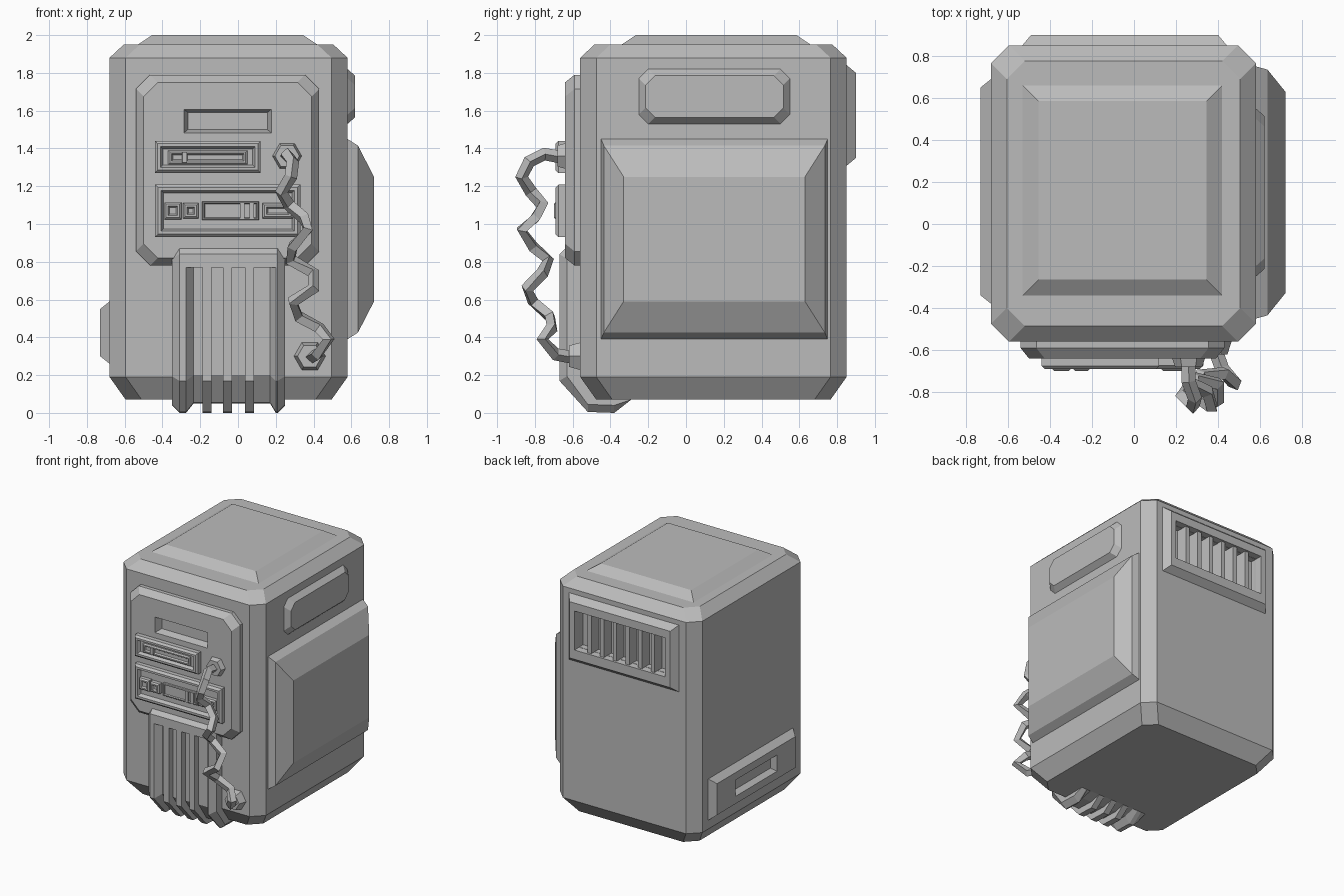
import bpy, bmesh, math
from mathutils import Matrix

if "Cube" in bpy.data.objects:
    bpy.data.objects.remove(bpy.data.objects["Cube"], do_unlink=True)

grey = bpy.data.materials.new("plain grey")
grey.use_nodes = True
grey.diffuse_color = (0.5, 0.5, 0.5, 1)
grey.node_tree.nodes["Principled BSDF"].inputs["Base Color"].default_value = (0.5, 0.5, 0.5, 1)


def finish(name, bm):
    bmesh.ops.recalc_face_normals(bm, faces=bm.faces)
    mesh = bpy.data.meshes.new(name)
    bm.to_mesh(mesh)
    bm.free()
    mesh.materials.append(grey)
    obj = bpy.data.objects.new(name, mesh)
    bpy.context.collection.objects.link(obj)
    return obj


def loft(name, rings):
    """Skin a list of equal-length point rings and cap both ends."""
    bm = bmesh.new()
    rows = [[bm.verts.new(p) for p in ring] for ring in rings]
    for a, b in zip(rows, rows[1:]):
        for i in range(len(a)):
            j = (i + 1) % len(a)
            bm.faces.new((a[i], a[j], b[j], b[i]))
    bm.faces.new(rows[0])
    bm.faces.new(rows[-1])
    return finish(name, bm)


PLACE = {
    "x": lambda u, v, h: (h, u, v), "-x": lambda u, v, h: (-h, u, v),
    "y": lambda u, v, h: (u, h, v), "-y": lambda u, v, h: (u, -h, v),
    "z": lambda u, v, h: (u, v, h),
}


def stack(name, axis, rect, levels, cut=0.0):
    """Rectangle (u0, u1, v0, v1) with cut corners, lofted through (height, inset[, v inset])."""
    rings = []
    for level in levels:
        h, du, dv = level[0], level[1], level[-1]
        u0, u1, v0, v1 = rect[0] + du, rect[1] - du, rect[2] + dv, rect[3] - dv
        pts = [(u0, v0), (u1, v0), (u1, v1), (u0, v1)]
        if cut:
            c = cut
            pts = [(u0 + c, v0), (u1 - c, v0), (u1, v0 + c), (u1, v1 - c),
                   (u1 - c, v1), (u0 + c, v1), (u0, v1 - c), (u0, v0 + c)]
        rings.append([PLACE[axis](u, v, h) for u, v in pts])
    return loft(name, rings)


def carve(obj, cutter):
    mod = obj.modifiers.new("recess", "BOOLEAN")
    mod.operation = "DIFFERENCE"
    mod.solver = "EXACT"
    mod.object = cutter
    bpy.context.view_layer.objects.active = obj
    bpy.ops.object.modifier_apply(modifier=mod.name)
    bpy.data.objects.remove(cutter, do_unlink=True)


# Main casing and lid
body = stack("body", "z", (-0.68, 0.58, -0.56, 0.85),
             [(0.07, 0.085), (0.19, 0), (1.88, 0), (1.95, 0.075)], cut=0.085)
stack("lid_plate", "z", (-0.53, 0.42, -0.34, 0.66), [(1.9, 0), (1.95, 0), (2.0, 0.075)])

# Side panels
stack("side_bulge", "x", (-0.45, 0.75, 0.39, 1.45),
      [(0.5, 0), (0.58, 0), (0.635, 0.015, 0.035), (0.72, 0.12, 0.2)])
stack("side_badge", "x", (-0.25, 0.55, 1.53, 1.82), [(0.5, 0), (0.58, 0), (0.62, 0.035)], cut=0.05)
stack("side_handle", "-x", (-0.38, 0.69, 0.26, 0.59),
      [(0.6, 0), (0.68, 0), (0.73, 0.04), (0.73, 0.27, 0.1), (0.69, 0.3, 0.125)])

# Rear vent with upright bars
carve(body, stack("vent_cutter", "y", (-0.44, 0.35, 1.43, 1.73), [(0.8, 0), (0.9, 0)]))
vent_frame = stack("vent_frame", "y", (-0.54, 0.45, 1.3, 1.85), [(0.81, 0), (0.84, 0), (0.9, 0.05)])
carve(vent_frame, stack("frame_cutter", "y", (-0.45, 0.36, 1.42, 1.74), [(0.7, 0.02), (0.95, 0)]))
for i in range(6):
    x = -0.325 + i * 0.112
    stack("vent_bar", "y", (x - 0.025, x + 0.025, 1.42, 1.74), [(0.79, 0), (0.885, 0.008, 0)])

# Front control panel with a slot
panel = stack("control_panel", "-y", (-0.54, 0.43, 0.78, 1.79),
              [(0.5, 0), (0.59, 0), (0.64, 0.04)], cut=0.075)
carve(panel, stack("slot_cutter", "-y", (-0.29, 0.18, 1.48, 1.61),
                   [(0.585, 0.025, 0.02), (0.65, 0, 0)]))


def module(name, rect, top, rim, depth):
    """Raised box with a sunken face."""
    return stack(name, "-y", rect, [(0.6, 0), (top - rim * 0.5, 0), (top, rim * 0.5),
                                    (top, rim), (top - depth, rim * 1.4)])


# Slider unit
module("slider_unit", (-0.44, 0.12, 1.27, 1.44), 0.69, 0.03, 0.025)
module("slider_track", (-0.37, 0.05, 1.315, 1.39), 0.68, 0.018, 0.012)
stack("slider_knob", "-y", (-0.3, -0.265, 1.32, 1.385), [(0.65, 0), (0.69, 0.005)])

# Radio unit
module("radio_unit", (-0.44, 0.33, 0.93, 1.21), 0.69, 0.032, 0.03)
for name, rect in (("square_button", (-0.39, -0.3, 1.025, 1.115)),
                   ("square_button", (-0.29, -0.21, 1.03, 1.11)),
                   ("wide_button", (0.13, 0.29, 1.03, 1.11))):
    module(name, rect, 0.7, 0.02, 0.012)
module("display", (-0.19, 0.11, 1.02, 1.12), 0.68, 0.01, 0.01)
for x in (0.01, 0.06):
    stack("display_bar", "-y", (x, x + 0.025, 1.025, 1.115), [(0.65, 0), (0.684, 0)])


# Ribbed foot grille: side outline swept across x, sunk between the ribs
def foot_section(x, d):
    front = -0.67 + d
    outline = [(-0.5, 0.87 - d * 0.6), (-0.64 + d, 0.87 - d * 0.6), (front, 0.84 - d * 0.6),
               (front, 0.17 + d * 0.6), (-0.52, 0.005 + d), (-0.38, d), (-0.29, 0.07), (-0.29, 0.15)]
    return [(x, y, z) for y, z in outline]


steps = [(-0.35, 0.04), (-0.31, 0), (-0.275, 0), (-0.235, 0.05)]
for x in (-0.165, -0.055, 0.062):
    steps += [(x - 0.024, 0.05), (x - 0.024, 0), (x + 0.024, 0), (x + 0.024, 0.05)]
steps += [(0.17, 0.05), (0.2, 0), (0.21, 0), (0.25, 0.04)]
loft("foot_grille", [foot_section(x, d) for x, d in steps])
cap = [(-0.5, 0.77), (-0.5, 0.87), (-0.64, 0.87), (-0.67, 0.84), (-0.67, 0.77)]
loft("grille_cap", [[(x, y, z) for y, z in cap] for x in (-0.31, 0.21)])


# Hexagonal cord sockets
def socket(name, x, y, z):
    bm = bmesh.new()
    bmesh.ops.create_cone(bm, cap_ends=True, segments=6, radius1=0.09, radius2=0.065, depth=0.08)
    turn = Matrix.Rotation(math.pi / 2, 4, "X") @ Matrix.Rotation(math.pi / 6, 4, "Z")
    bm.transform(Matrix.Translation((x, y, z)) @ turn)
    finish(name, bm)


socket("upper_socket", 0.26, -0.64, 1.36)
socket("lower_socket", 0.38, -0.58, 0.3)

# Coiled cord
path = [(0.26, -0.64, 1.35), (0.26, -0.75, 1.37), (0.29, -0.83, 1.33), (0.28, -0.87, 1.25),
        (0.23, -0.82, 1.17), (0.27, -0.76, 1.1), (0.35, -0.8, 1.03), (0.37, -0.87, 0.97),
        (0.29, -0.81, 0.88), (0.28, -0.73, 0.81), (0.4, -0.76, 0.74), (0.4, -0.84, 0.66),
        (0.29, -0.81, 0.59), (0.32, -0.72, 0.51), (0.43, -0.71, 0.45), (0.48, -0.76, 0.39),
        (0.42, -0.69, 0.31), (0.38, -0.58, 0.29)]
curve = bpy.data.curves.new("coiled_cord", "CURVE")
curve.dimensions = "3D"
curve.bevel_depth = 0.034
curve.bevel_resolution = 0
curve.use_fill_caps = True
spline = curve.splines.new("POLY")
spline.points.add(len(path) - 1)
for point, co in zip(spline.points, path):
    point.co = (*co, 1)
spline.use_smooth = False
curve.materials.append(grey)
bpy.context.collection.objects.link(bpy.data.objects.new("coiled_cord", curve))
